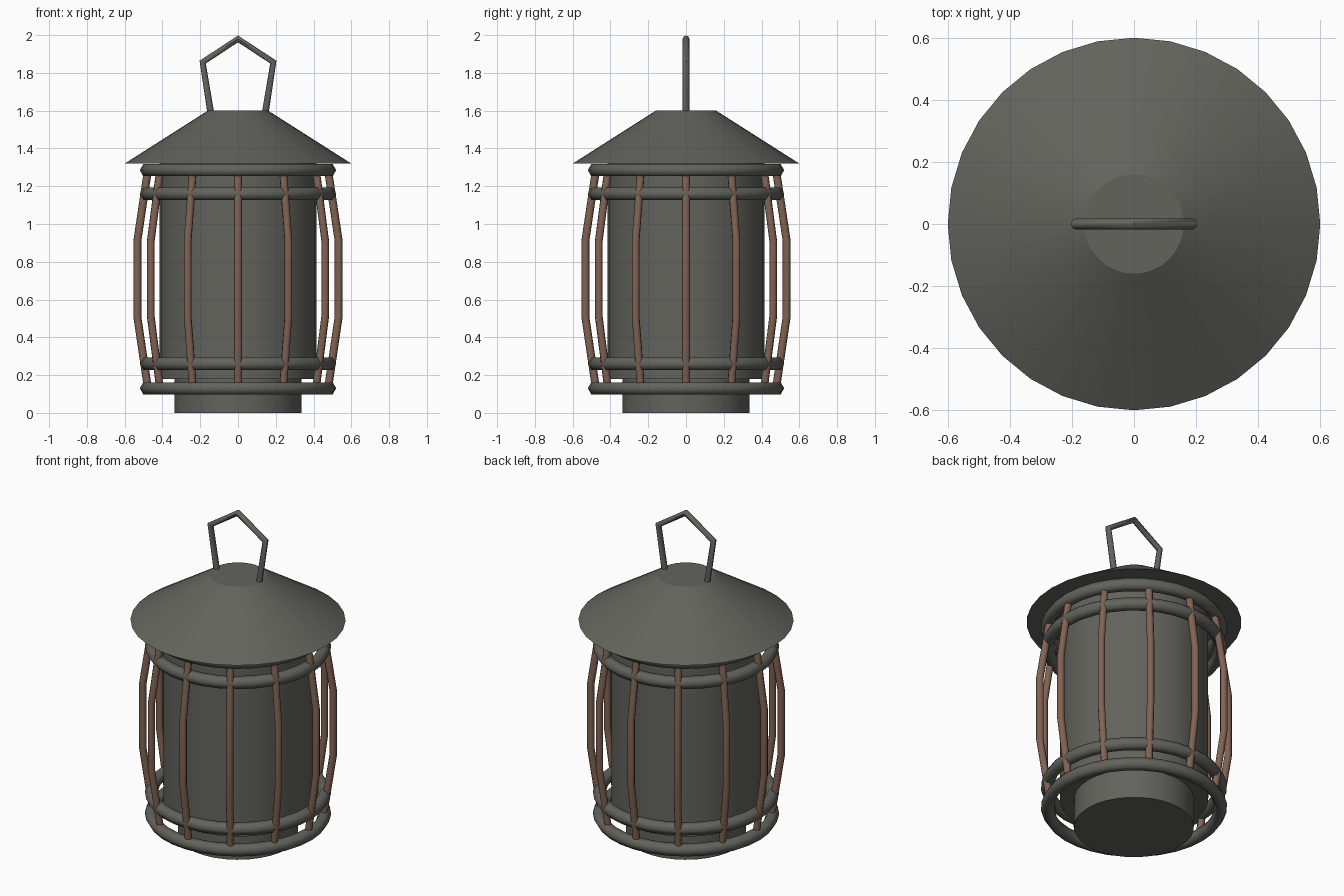
import bpy
from math import cos, sin, pi, radians

cube = bpy.data.objects.get("Cube")
if cube:
    bpy.data.objects.remove(cube, do_unlink=True)

SIDES = 32
RODS = 12


def make_material(name, rgb):
    mat = bpy.data.materials.new(name)
    mat.use_nodes = True
    color = (*rgb, 1)
    mat.diffuse_color = color
    mat.node_tree.nodes["Principled BSDF"].inputs["Base Color"].default_value = color
    return mat


iron = make_material("dark iron", (0.125, 0.125, 0.11))
copper = make_material("brown rod", (0.22, 0.125, 0.088))


def finish(obj, name, mat, angle=30):
    obj.name = name
    obj.data.materials.clear()
    obj.data.materials.append(mat)
    bpy.ops.object.select_all(action='DESELECT')
    obj.select_set(True)
    bpy.context.view_layer.objects.active = obj
    bpy.ops.object.shade_smooth_by_angle(angle=radians(angle))


def drum(name, r_bottom, r_top, z0, z1):
    bpy.ops.mesh.primitive_cone_add(vertices=SIDES, radius1=r_bottom, radius2=r_top,
                                    depth=z1 - z0, location=(0, 0, (z0 + z1) / 2))
    finish(bpy.context.object, name, iron)


def bent_rod(name, points, radius, mat):
    curve = bpy.data.curves.new(name, 'CURVE')
    curve.dimensions = '3D'
    curve.bevel_depth = radius
    curve.bevel_resolution = 2
    curve.use_fill_caps = True
    spline = curve.splines.new('POLY')
    spline.points.add(len(points) - 1)
    for p, co in zip(spline.points, points):
        p.co = (*co, 1)
    obj = bpy.data.objects.new(name, curve)
    bpy.context.collection.objects.link(obj)
    bpy.ops.object.select_all(action='DESELECT')
    obj.select_set(True)
    bpy.context.view_layer.objects.active = obj
    bpy.ops.object.convert(target='MESH')
    finish(bpy.context.object, name, mat, 50)


# Foot, body and conical roof
drum("foot", 0.335, 0.335, 0, 0.18)
drum("body", 0.415, 0.415, 0.18, 1.32)
drum("roof", 0.6, 0.16, 1.32, 1.6)

# Cage hoops
for i, z in enumerate((0.13, 0.26, 1.16, 1.285)):
    bpy.ops.mesh.primitive_torus_add(major_radius=0.483, minor_radius=0.037,
                                     major_segments=SIDES, minor_segments=6,
                                     location=(0, 0, z))
    finish(bpy.context.object, f"hoop_{i + 1}", iron, 70)

# Bowed cage rods
profile = [(0.477, 0.13), (0.533, 0.51), (0.533, 0.91), (0.477, 1.285)]
for i in range(RODS):
    a = 2 * pi * i / RODS
    bent_rod(f"cage_rod_{i + 1}", [(r * cos(a), r * sin(a), z) for r, z in profile],
             0.021, copper)

# Carrying handle
half = [(0.143, 1.58), (0.187, 1.857)]
path = [(-x, 0, z) for x, z in half] + [(0, 0, 1.98)] + [(x, 0, z) for x, z in reversed(half)]
bent_rod("handle", path, 0.018, iron)
